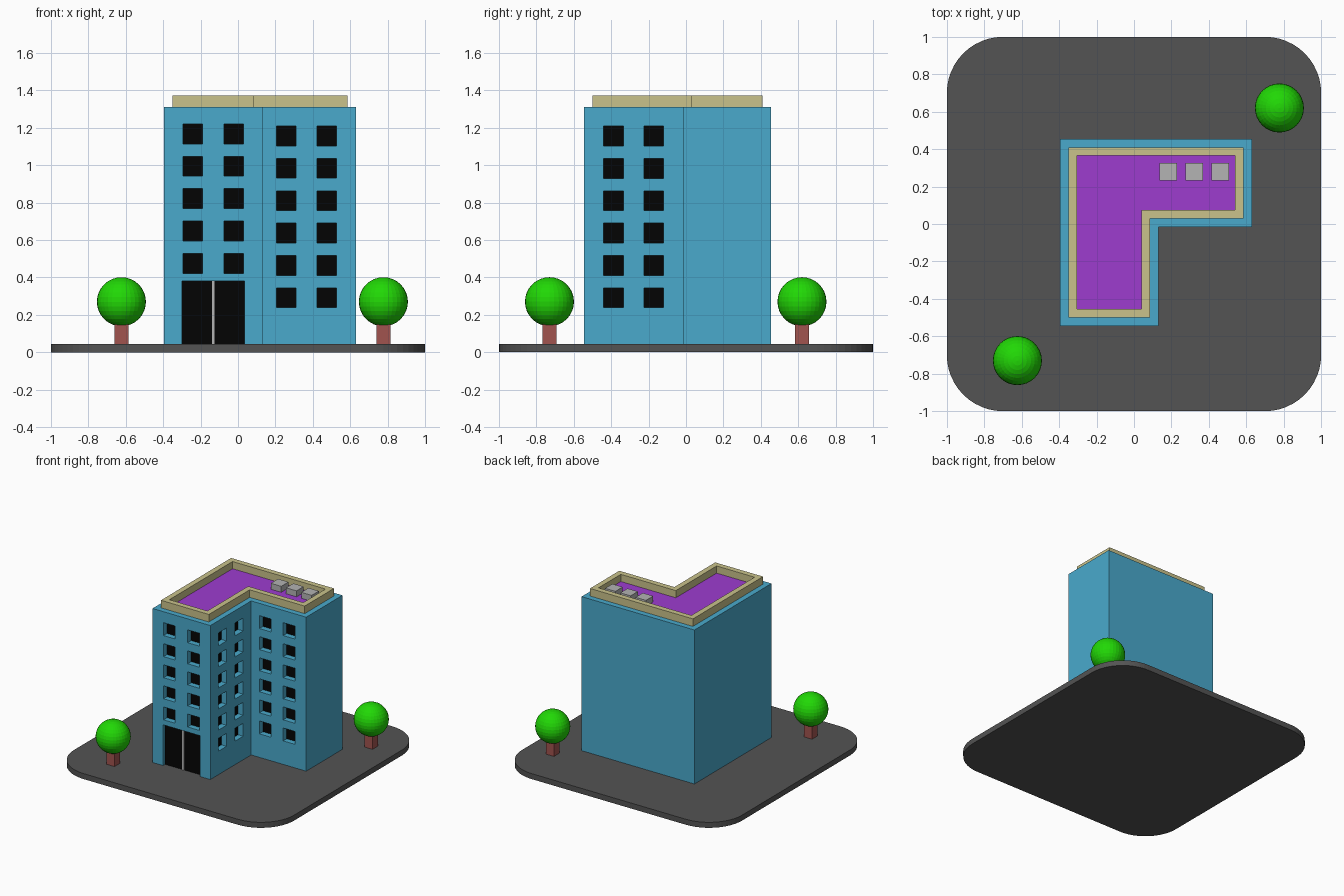
import bpy, bmesh
from math import cos, sin, pi

if "Cube" in bpy.data.objects:
    bpy.data.objects.remove(bpy.data.objects["Cube"])


def material(name, rgb):
    m = bpy.data.materials.new(name)
    m.diffuse_color = [(c / 255) ** 2.2 for c in rgb] + [1]
    m.use_nodes = True
    m.node_tree.nodes["Principled BSDF"].inputs["Base Color"].default_value = m.diffuse_color
    return m


BLUE = material("wall_blue", (75, 168, 203))
BLACK = material("glass_black", (12, 12, 12))
CREAM = material("parapet_cream", (200, 193, 138))
PURPLE = material("roof_purple", (156, 62, 206))
ASPHALT = material("asphalt", (84, 84, 84))
BARK = material("bark", (160, 84, 80))
LEAF = material("leaf_green", (38, 215, 14))
METAL = material("metal_grey", (178, 178, 178))


def finish(name, bm, mat=None):
    bmesh.ops.recalc_face_normals(bm, faces=bm.faces)
    me = bpy.data.meshes.new(name)
    bm.to_mesh(me)
    bm.free()
    ob = bpy.data.objects.new(name, me)
    bpy.context.collection.objects.link(ob)
    if mat:
        me.materials.append(mat)
    return ob


def boxes(name, spans, mat=None):
    """One object from boxes given as (x0, x1, y0, y1, z0, z1)."""
    bm = bmesh.new()
    for x0, x1, y0, y1, z0, z1 in spans:
        for v in bmesh.ops.create_cube(bm, size=1)["verts"]:
            v.co = (x1 if v.co.x > 0 else x0, y1 if v.co.y > 0 else y0, z1 if v.co.z > 0 else z0)
    return finish(name, bm, mat)


def slab(name, outline, z0, z1, mat):
    bm = bmesh.new()
    face = bm.faces.new([bm.verts.new((x, y, z0)) for x, y in outline])
    ext = bmesh.ops.extrude_face_region(bm, geom=[face])["geom"]
    bmesh.ops.translate(bm, vec=(0, 0, z1 - z0),
                        verts=[g for g in ext if isinstance(g, bmesh.types.BMVert)])
    return finish(name, bm, mat)


def ell(i):
    """L-shaped footprint, inset by i."""
    return [(-.395 + i, -.545 + i), (.13 - i, -.545 + i), (.13 - i, -.015 + i),
            (.63 - i, -.015 + i), (.63 - i, .455 - i), (-.395 + i, .455 - i)]


# Ground plate with rounded corners
R, N = 0.3, 12
plate = []
for k, (sx, sy) in enumerate([(1, 1), (-1, 1), (-1, -1), (1, -1)]):
    for j in range(N + 1):
        a = (k + j / N) * pi / 2
        plate.append((sx * (1 - R) + R * cos(a), sy * (1 - R) + R * sin(a)))
slab("ground_plate", plate, 0, .045, ASPHALT)

# Building block
walls = slab("building_walls", ell(0), .04, 1.31, BLUE)

# Window recesses and panes, plus the entrance
D, H, STEP = .05, .053, .173
cuts, panes = [], []


def window(u, z, wall, side=False):
    for d0, d1, out in ((-.02, D, cuts), (D - .004, D + .004, panes)):
        if side:
            out.append((wall - d1, wall - d0, u - H, u + H, z - H, z + H))
        else:
            out.append((u - H, u + H, wall + d0, wall + d1, z - H, z + H))


for r in range(6):
    if r < 5:
        for x in (-.242, -.023):
            window(x, 1.167 - r * STEP, -.545)
    for x in (.258, .474):
        window(x, 1.156 - r * STEP, -.015)
    for y in (-.388, -.172):
        window(y, 1.156 - r * STEP, .13, side=True)
cuts.append((-.3, .035, -.57, -.515, .03, .38))
cutter = boxes("recess_cutter", cuts)
cutter.hide_render = True
cutter.display_type = 'WIRE'
mod = walls.modifiers.new("recesses", 'BOOLEAN')
mod.operation = 'DIFFERENCE'
mod.solver = 'EXACT'
mod.object = cutter
boxes("window_panes", panes, BLACK)
boxes("entrance_doors", [(-.3, .035, -.519, -.51, .045, .38)], BLACK)
boxes("door_divider", [(-.14, -.125, -.525, -.515, .045, .38)], METAL)

# Parapet ring around the roof
bm = bmesh.new()
rings = [[bm.verts.new((x, y, z)) for x, y in ell(i)]
         for i, z in ((.045, 1.31), (.045, 1.372), (.09, 1.372), (.09, 1.31))]
for a, b in zip(rings, rings[1:] + rings[:1]):
    for j in range(6):
        k = (j + 1) % 6
        bm.faces.new((a[j], a[k], b[k], b[j]))
finish("parapet", bm, CREAM)

# Roof deck and rooftop units
slab("roof_deck", ell(.088), 1.3, 1.313, PURPLE)
boxes("rooftop_units", [(x - .047, x + .047, .232, .326, 1.31, 1.362)
                        for x in (.183, .322, .46)], METAL)

# Trees
for n, (x, y) in enumerate([(-.623, -.73), (.777, .62)], 1):
    boxes(f"tree_trunk_{n}", [(x - .037, x + .037, y - .037, y + .037, .04, .22)], BARK)
    bm = bmesh.new()
    bmesh.ops.create_uvsphere(bm, u_segments=32, v_segments=16, radius=.131)
    bmesh.ops.translate(bm, vec=(x, y, .27), verts=bm.verts)
    finish(f"tree_crown_{n}", bm, LEAF)
